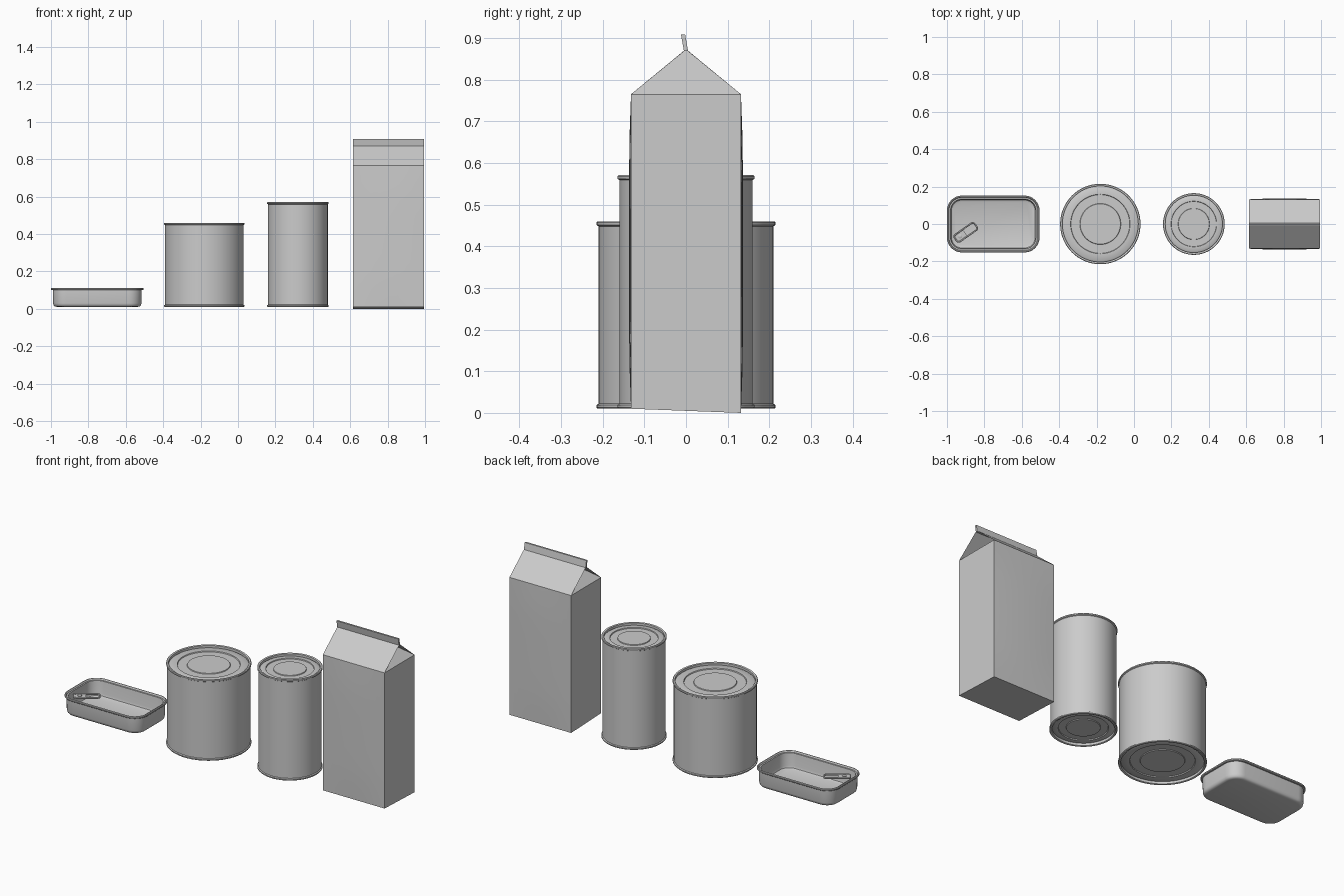
import bpy, bmesh, math
from mathutils import Vector, Matrix

if "Cube" in bpy.data.objects:
    bpy.data.objects.remove(bpy.data.objects["Cube"])

grey = bpy.data.materials.new("light_grey")
grey.use_nodes = True
grey.diffuse_color = (0.6, 0.6, 0.6, 1)
grey.node_tree.nodes["Principled BSDF"].inputs["Base Color"].default_value = (0.6, 0.6, 0.6, 1)


def finish(name, bm, location=(0, 0, 0), turn=0, angle=35):
    """Turn a bmesh into a smooth shaded object with sharp edges kept."""
    bmesh.ops.remove_doubles(bm, verts=bm.verts, dist=1e-5)
    bmesh.ops.recalc_face_normals(bm, faces=bm.faces)
    mesh = bpy.data.meshes.new(name)
    bm.to_mesh(mesh)
    bm.free()
    mesh.materials.append(grey)
    obj = bpy.data.objects.new(name, mesh)
    obj.location = location
    obj.rotation_euler.z = math.radians(turn)
    bpy.context.collection.objects.link(obj)
    bpy.ops.object.select_all(action="DESELECT")
    obj.select_set(True)
    bpy.context.view_layer.objects.active = obj
    bpy.ops.object.shade_smooth_by_angle(angle=math.radians(angle))
    return obj


def lathe(name, profile, location, steps=64):
    """Spin a (radius, height) profile around z."""
    bm = bmesh.new()
    verts = [bm.verts.new((r, 0, z)) for r, z in profile]
    edges = [bm.edges.new(pair) for pair in zip(verts, verts[1:])]
    bmesh.ops.spin(bm, geom=verts + edges, cent=(0, 0, 0), axis=(0, 0, 1),
                   angle=math.tau, steps=steps)
    return finish(name, bm, location)


def rounded_loft(name, half_x, half_y, radius, profile, location, turn=0, ring=False):
    """Loft rounded rectangles along (inset, height); a ring closes on itself."""
    bm = bmesh.new()
    loops = []
    for inset, z in profile:
        loop = []
        r = max(radius - inset, 0.004)
        for corner in range(4):
            sx = 1 if corner in (0, 3) else -1
            sy = 1 if corner < 2 else -1
            for i in range(9):
                a = math.radians(90 * corner + 90 * i / 8)
                loop.append(bm.verts.new((sx * (half_x - inset - r) + r * math.cos(a),
                                          sy * (half_y - inset - r) + r * math.sin(a), z)))
        loops.append(loop)
    pairs = list(zip(loops, loops[1:]))
    if ring:
        pairs.append((loops[-1], loops[0]))
    else:
        bm.faces.new(loops[0])
        bm.faces.new(loops[-1])
    for a, b in pairs:
        for i in range(len(a)):
            j = (i + 1) % len(a)
            bm.faces.new((a[i], a[j], b[j], b[i]))
    return finish(name, bm, location, turn)


# Cans: seamed ends with a recessed, ringed lid, the same above and below
def can(name, x, radius, bottom, top):
    inner = radius - 0.012
    lid = [(0, 0.012), (radius * 0.5, 0.012), (radius * 0.51, 0.016),
           (radius * 0.73, 0.016), (radius * 0.74, 0.011), (inner - 0.006, 0.011),
           (inner, 0.015), (inner, 0.002), (inner + 0.003, 0), (radius - 0.003, 0),
           (radius, 0.003), (radius, 0.009), (radius - 0.005, 0.012)]
    profile = [(r, bottom + d) for r, d in lid] + [(r, top - d) for r, d in reversed(lid)]
    lathe(name, profile, (x, 0, 0))


can("wide_can", -0.18, 0.215, 0.01, 0.46)
can("tall_can", 0.32, 0.165, 0.01, 0.571)

# Open tray with a rolled rim
tray_profile = [(0.03, 0.011), (0.02, 0.013), (0.014, 0.019), (0.011, 0.03), (0.01, 0.1),
                (0.003, 0.1), (0, 0.103), (0, 0.109), (0.003, 0.112), (0.007, 0.112),
                (0.01, 0.109), (0.011, 0.104), (0.019, 0.104), (0.02, 0.1),
                (0.02, 0.035), (0.024, 0.023), (0.036, 0.018)]
rounded_loft("tray", 0.2475, 0.152, 0.08, tray_profile, (-0.7525, 0, 0))

# Pull tab inside the tray corner
tab_at = Vector((-0.9, -0.045, 0.092))
tab_turn = Matrix.Rotation(math.radians(35), 3, "Z")


def tab_point(along, up=0.0):
    return tab_at + tab_turn @ Vector((along, 0, up))


rounded_loft("tab_frame", 0.07, 0.027, 0.018,
             [(0, 0.001), (0, 0.007), (0.002, 0.009), (0.007, 0.009),
              (0.009, 0.007), (0.009, 0.001), (0.007, 0), (0.002, 0)],
             tab_at, 35, ring=True)
rounded_loft("tab_nose", 0.03, 0.02, 0.008, [(0, 0.001), (0, 0.006)], tab_point(-0.034), 35)
lathe("tab_rivet", [(0, 0), (0.011, 0), (0.011, 0.01), (0.008, 0.012), (0, 0.012)],
      tab_point(-0.036), 24)

# Carton: box with softly swollen front and back panels
cx, hx, hy, eave, ridge = 0.805, 0.19, 0.132, 0.765, 0.875
bm = bmesh.new()
bmesh.ops.create_cube(bm, size=2)
bmesh.ops.subdivide_edges(bm, edges=bm.edges, cuts=7, use_grid_fill=True)
bmesh.ops.delete(bm, geom=[f for f in bm.faces if f.calc_center_median().z > 0.999],
                 context="FACES")
for v in bm.verts:
    u, side, w = v.co
    swell = 0.005 * (1 - u * u) * (1 - w ** 4) * side
    floor = 0.005 * (1 - side)
    v.co = (u * hx, side * hy + swell, floor + (w + 1) / 2 * (eave - floor))
finish("carton_body", bm, (cx, 0, 0))

# Gable roof: sloped panels, with each end folded inward
bm = bmesh.new()
apex = {}
corner = {}
fold = {}
for s in (-1, 1):
    apex[s] = bm.verts.new((s * hx, 0, ridge))
    fold[s] = bm.verts.new((s * (hx - 0.12), 0, ridge - 0.003))
    for t in (-1, 1):
        corner[s, t] = bm.verts.new((s * hx, t * hy, eave))
for t in (-1, 1):
    bm.faces.new((corner[-1, t], corner[1, t], apex[1], apex[-1]))
for s in (-1, 1):
    bm.faces.new((corner[s, -1], corner[s, 1], fold[s]))
    for t in (-1, 1):
        # Inner flap lies just under the roof panel
        tip = bm.verts.new((s * hx, t * 0.003, ridge - 0.004))
        bm.faces.new((corner[s, t], tip, fold[s]))
finish("carton_roof", bm, (cx, 0, 0), angle=20)

# Sealed fin along the ridge, leaning slightly forward
bm = bmesh.new()
bmesh.ops.create_cube(bm, size=2)
for v in bm.verts:
    up = (v.co.z + 1) / 2
    v.co = (v.co.x * hx, v.co.y * 0.005 - 0.007 * up, ridge - 0.006 + 0.039 * up)
finish("carton_fin", bm, (cx, 0, 0))
